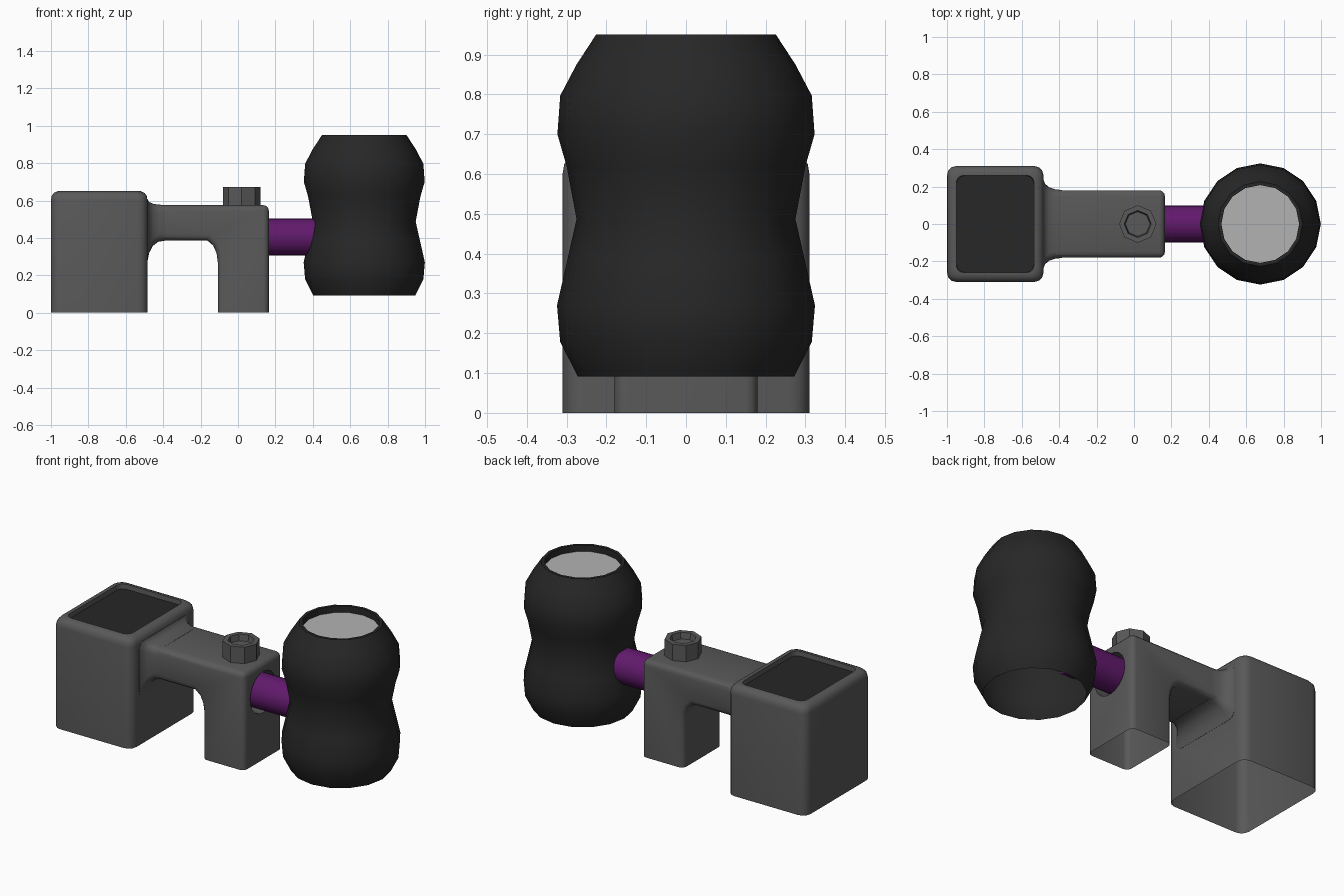
import bpy, bmesh
from math import sin, cos, pi

if "Cube" in bpy.data.objects:
    bpy.data.objects.remove(bpy.data.objects["Cube"])


def material(name, rgb):
    m = bpy.data.materials.new(name)
    m.diffuse_color = (*rgb, 1)
    m.use_nodes = True
    m.node_tree.nodes["Principled BSDF"].inputs["Base Color"].default_value = m.diffuse_color
    return m


GREY = material("grey", (0.1, 0.1, 0.1))
BLACK = material("black", (0.02, 0.02, 0.02))
LIGHT = material("light", (0.45, 0.45, 0.45))
PURPLE = material("purple", (0.12, 0.01, 0.15))


def finish(name, bm, mat=None, angle=None):
    bmesh.ops.recalc_face_normals(bm, faces=bm.faces[:])
    me = bpy.data.meshes.new(name)
    bm.to_mesh(me)
    bm.free()
    ob = bpy.data.objects.new(name, me)
    bpy.context.collection.objects.link(ob)
    if mat:
        me.materials.append(mat)
    if angle:
        smooth(ob, angle)
    return ob


def smooth(ob, degrees):
    bpy.ops.object.select_all(action='DESELECT')
    ob.select_set(True)
    bpy.context.view_layer.objects.active = ob
    bpy.ops.object.shade_smooth_by_angle(angle=degrees * pi / 180)


def loft(name, rings, mat=None, angle=None, cap_start=True, cap_end=True):
    bm = bmesh.new()
    loops = [[bm.verts.new(p) for p in ring] for ring in rings]
    for a, b in zip(loops, loops[1:]):
        for i in range(len(a)):
            j = (i + 1) % len(a)
            bm.faces.new((a[i], a[j], b[j], b[i]))
    if cap_start:
        bm.faces.new(loops[0])
    if cap_end:
        bm.faces.new(loops[-1])
    return finish(name, bm, mat, angle)


def rounded(hu, hv, r, n=3):
    """Rounded rectangle outline centred on the origin."""
    pts = []
    for k, (su, sv) in enumerate([(1, 1), (-1, 1), (-1, -1), (1, -1)]):
        for i in range(n + 1):
            a = (k + i / n) * pi / 2
            pts.append((su * (hu - r) + r * cos(a), sv * (hv - r) + r * sin(a)))
    return pts


def circle_z(x, r, z, n):
    return [(x + r * cos(2 * pi * i / n), r * sin(2 * pi * i / n), z) for i in range(n)]


def circle_x(x, r, z, n):
    return [(x, r * cos(2 * pi * i / n), z + r * sin(2 * pi * i / n)) for i in range(n)]


def boolean(ob, tool, op):
    mod = ob.modifiers.new(op, 'BOOLEAN')
    mod.operation, mod.object, mod.solver = op, tool, 'EXACT'
    bpy.context.view_layer.objects.active = ob
    bpy.ops.object.modifier_apply(modifier=mod.name)
    bpy.data.objects.remove(tool)


# Large block with a rounded rim and shallow pocket on top
def block_ring(z, inset, r):
    return [(-0.742 + u, v, z) for u, v in rounded(0.258 - inset, 0.31 - inset, r)]


body = loft("body", [block_ring(*p) for p in [
    (0, 0, 0.05), (0.6, 0, 0.05), (0.625, 0.004, 0.05), (0.641, 0.016, 0.05),
    (0.65, 0.036, 0.045), (0.65, 0.05, 0.04), (0.615, 0.052, 0.04)]], GREY)
loft("top_panel", [block_ring(0.612, 0.05, 0.04), block_ring(0.622, 0.05, 0.04)], BLACK)

# Arm and leg: one bent profile pushed through y, outer edges rounded
bm = bmesh.new()
profile = [(-0.55, 0.575), (0.165, 0.575), (0.165, 0), (-0.108, 0), (-0.108, 0.27),
           (-0.115, 0.32), (-0.133, 0.36), (-0.165, 0.387), (-0.55, 0.387)]
face = bm.faces.new([bm.verts.new((x, -0.18, z)) for x, z in profile])
ext = bmesh.ops.extrude_face_region(bm, geom=[face])
for g in ext["geom"]:
    if isinstance(g, bmesh.types.BMVert):
        g.co.y = 0.18
bmesh.ops.recalc_face_normals(bm, faces=bm.faces[:])
edges = []
for e in bm.edges:
    a, b = (v.co for v in e.verts)
    on_cap = abs(a.y - b.y) < 1e-5 and max(a.z, b.z) > 0.01 and max(a.x, b.x) > -0.54
    top_end = min(a.x, b.x) > 0.1 and min(a.z, b.z) > 0.5
    if on_cap or top_end:
        edges.append(e)
bmesh.ops.bevel(bm, geom=edges, offset=0.03, segments=3, profile=0.5, affect='EDGES')
arm = finish("arm", bm, GREY)

# Flared neck where the arm meets the block
neck = loft("neck", [[(x, u, (z0 + z1) / 2 + v) for u, v in rounded(hy, (z1 - z0) / 2, 0.04)]
                     for x, hy, z0, z1 in [
    (-0.55, 0.235, 0.28, 0.605), (-0.483, 0.235, 0.28, 0.605), (-0.475, 0.215, 0.32, 0.592),
    (-0.455, 0.197, 0.358, 0.583), (-0.425, 0.186, 0.38, 0.578),
    (-0.385, 0.181, 0.386, 0.576)]], GREY)

# Shaft socket, cut into the end of the leg
socket = loft("socket_cutter", [circle_x(x, 0.122, 0.4, 20) for x in (0.08, 0.3)], GREY)
socket.hide_render = True
boolean(arm, neck, 'UNION')
boolean(body, arm, 'UNION')
boolean(body, socket, 'DIFFERENCE')

# The shell is open underneath
bm = bmesh.new()
bm.from_mesh(body.data)
base = [f for f in bm.faces if all(v.co.z < 1e-4 for v in f.verts)]
bmesh.ops.delete(bm, geom=base, context='FACES')
bm.to_mesh(body.data)
bm.free()
smooth(body, 40)

# Eight-sided bolt head with a recess
loft("bolt", [circle_z(0.02, r, z, 8) for r, z in [
    (0.1, 0.55), (0.1, 0.672), (0.072, 0.672), (0.066, 0.635)]], GREY)

# Shaft
loft("shaft", [circle_x(x, 0.1, 0.405, 20) for x in (0.06, 0.45)], PURPLE, 40)

# Waisted grip, open below, with a pale disc set in its top
loft("grip", [circle_z(0.675, r, z, 16) for r, z in [
    (0.272, 0.092), (0.316, 0.178), (0.324, 0.27), (0.298, 0.385), (0.275, 0.487),
    (0.3, 0.62), (0.323, 0.7), (0.316, 0.797), (0.275, 0.875), (0.226, 0.95),
    (0.208, 0.95), (0.208, 0.905)]], BLACK, 45, cap_start=False)
loft("grip_disc", [circle_z(0.675, 0.208, z, 16) for z in (0.902, 0.912)], LIGHT)
